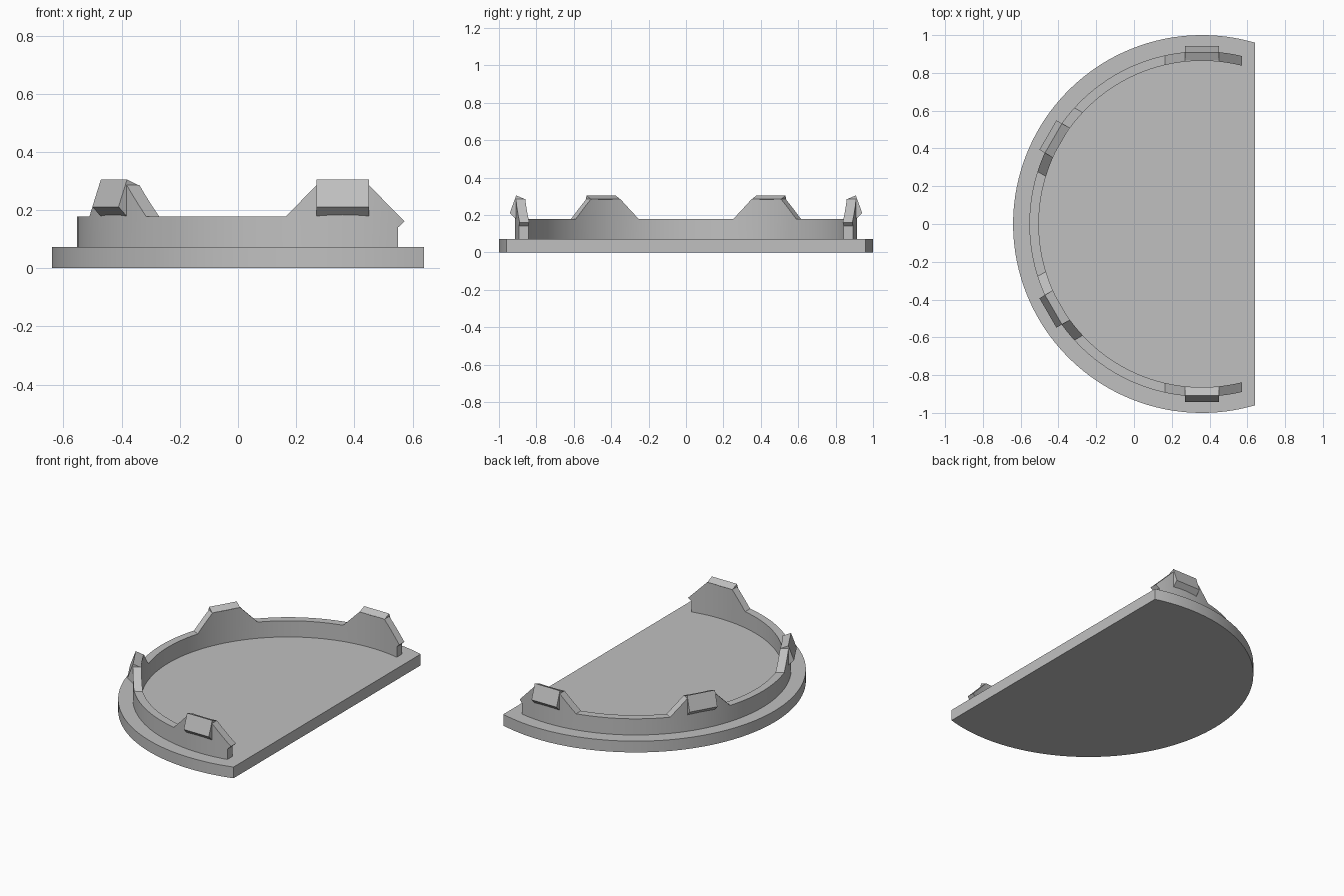
import bpy, bmesh, math

cube = bpy.data.objects.get("Cube")
if cube:
    bpy.data.objects.remove(cube)

CX = 0.36                      # centre of the arcs
R_IN, R_OUT = 0.864, 0.914     # wall radii
Z_PLATE, Z_WALL, Z_TAB = 0.073, 0.178, 0.286
T_TOP, T_FOOT, T_END = 0.09, 0.195, 0.19   # tab half widths, wall end

grey = bpy.data.materials.new("grey plastic")
grey.use_nodes = True
COLOUR = (0.53, 0.53, 0.53, 1)
grey.diffuse_color = COLOUR
grey.node_tree.nodes["Principled BSDF"].inputs["Base Color"].default_value = COLOUR


def finish(name, bm):
    bmesh.ops.recalc_face_normals(bm, faces=bm.faces)
    mesh = bpy.data.meshes.new(name)
    bm.to_mesh(mesh)
    bm.free()
    mesh.materials.append(grey)
    ob = bpy.data.objects.new(name, mesh)
    bpy.context.collection.objects.link(ob)
    bpy.ops.object.select_all(action='DESELECT')
    ob.select_set(True)
    bpy.context.view_layer.objects.active = ob
    bpy.ops.object.shade_smooth_by_angle(angle=math.radians(25))
    return ob


def prism(bm, bottom, top):
    """Close two matching point loops into a solid."""
    a = [bm.verts.new(p) for p in bottom]
    b = [bm.verts.new(p) for p in top]
    bm.faces.new(a)
    bm.faces.new(b)
    for i in range(len(a)):
        j = (i + 1) % len(a)
        bm.faces.new((a[i], a[j], b[j], b[i]))


def place(angle, t, out, z):
    """Point at tangential offset t and outward distance out from the centre."""
    c, s = math.cos(angle), math.sin(angle)
    return (CX + out * c - t * s, out * s + t * c, z)


def on_arc(angle, t, r, z):
    return place(angle, t, math.sqrt(r * r - t * t), z)


# Base plate: disc cut by a straight edge
bm = bmesh.new()
a0 = math.acos(0.28)
N = 120
rim = [a0 + (2 * math.pi - 2 * a0) * i / N for i in range(N + 1)]
loops = [[(CX + math.cos(a), math.sin(a), z) for a in rim] for z in (0, Z_PLATE)]
prism(bm, *loops)
finish("base_plate", bm)

# Wall: columns along the arc, rising into a trapezoid at each tab
tabs = [math.radians(d) for d in (90, 150, 210, 270)]
half = [-T_FOOT, -0.16, -0.125, -T_TOP, -0.045, 0, 0.045, T_TOP, 0.125, 0.16, T_FOOT]


def tab_height(t):
    k = (T_FOOT - abs(t)) / (T_FOOT - T_TOP)
    return Z_WALL + (Z_TAB - Z_WALL) * min(1, max(0, k))


bm = bmesh.new()
columns = []


def column(angle, t, z):
    pts = [on_arc(angle, t, r, h) for r, h in
           ((R_IN, Z_PLATE), (R_OUT, Z_PLATE), (R_OUT, z), (R_IN, z))]
    columns.append([bm.verts.new(p) for p in pts])


for i, angle in enumerate(tabs):
    for t in half:
        if i == 0 and t == -T_FOOT:
            t = -T_END
        if i == 3 and t == T_FOOT:
            t = T_END
        column(angle, t, tab_height(t))
    if i < 3:
        for k in range(1, 12):
            column(angle + math.radians(13 + 34 * k / 12), 0, Z_WALL)
for p, q in zip(columns, columns[1:]):
    for i in range(4):
        j = (i + 1) % 4
        bm.faces.new((p[i], p[j], q[j], q[i]))
bm.faces.new(columns[0])
bm.faces.new(columns[-1])

# Small overhanging lip at both wall ends
for angle, side in ((tabs[0], -1), (tabs[3], 1)):
    lip = ((T_END, 0.14), (0.212, 0.161), (T_END, tab_height(T_END)))
    prism(bm, *[[on_arc(angle, side * t, r, z) for t, z in lip] for r in (R_IN, R_OUT)])
finish("curved_wall", bm)

# Snap hooks: straight wedge bars across each tab
hook = ((0.862, 0.285), (0.908, 0.305), (0.942, 0.211),
        (0.908, 0.178), (0.89, 0.178), (0.88, 0.27))
for i, angle in enumerate(tabs):
    bm = bmesh.new()
    prism(bm, *[[place(angle, t, r, z) for r, z in hook] for t in (-T_TOP, T_TOP)])
    finish("snap_hook_%d" % (i + 1), bm)
